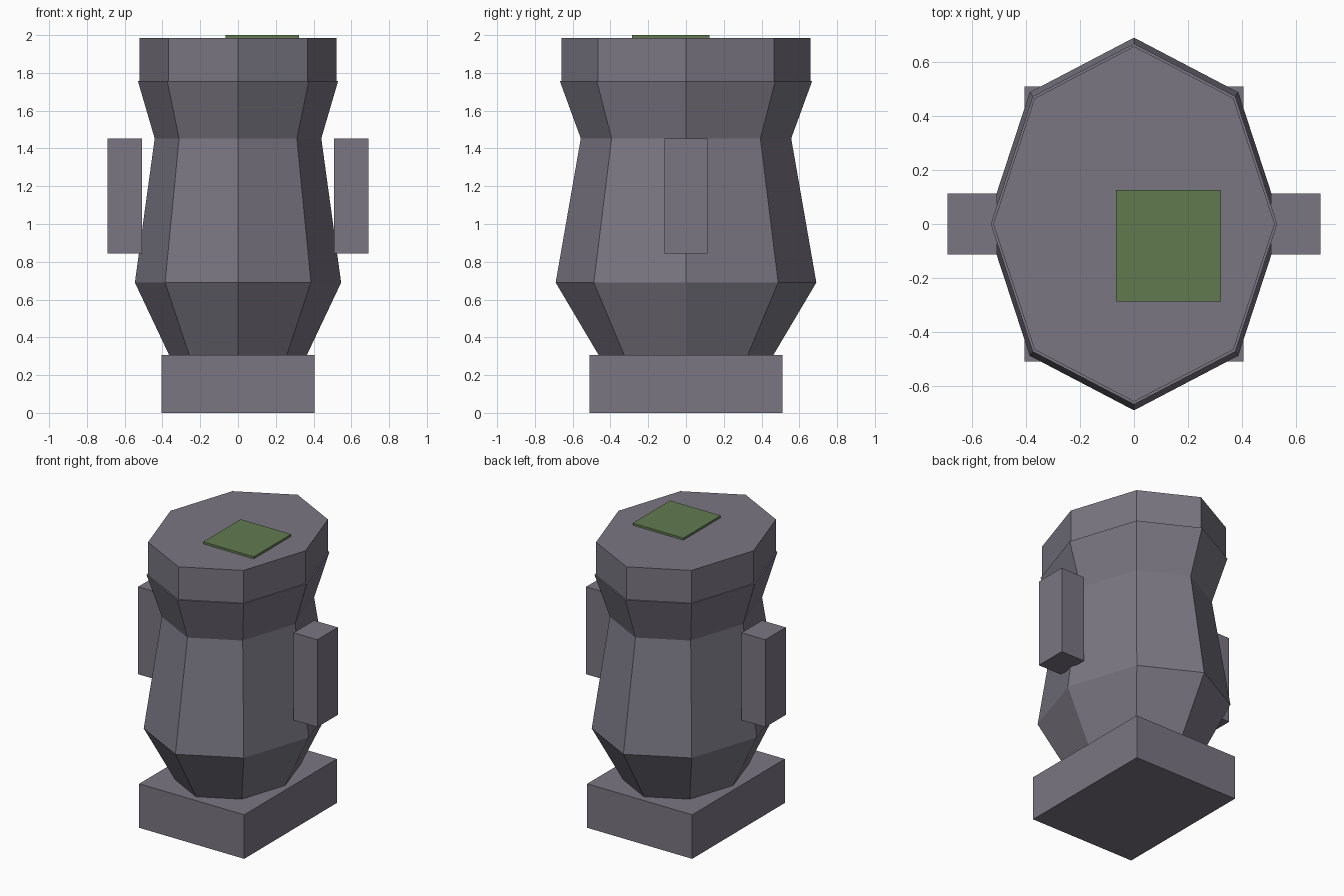
import bpy
import bmesh
from math import cos, sin, tau

cube = bpy.data.objects.get("Cube")
if cube:
    bpy.data.objects.remove(cube, do_unlink=True)


def make_material(name, rgb):
    mat = bpy.data.materials.new(name)
    mat.use_nodes = True
    color = (*rgb, 1.0)
    mat.diffuse_color = color
    mat.node_tree.nodes["Principled BSDF"].inputs["Base Color"].default_value = color
    return mat


def add_object(name, bm, mat):
    bmesh.ops.recalc_face_normals(bm, faces=bm.faces)
    mesh = bpy.data.meshes.new(name)
    bm.to_mesh(mesh)
    bm.free()
    mesh.materials.append(mat)
    obj = bpy.data.objects.new(name, mesh)
    bpy.context.collection.objects.link(obj)
    return obj


def box(name, low, high, mat):
    bm = bmesh.new()
    bmesh.ops.create_cube(bm, size=1)
    for v in bm.verts:
        v.co = [(a + b) / 2 + c * (b - a) for a, b, c in zip(low, high, v.co)]
    return add_object(name, bm, mat)


def oval_stack(name, profile, mat, sides=8):
    """Closed solid through oval rings given as (x radius, y radius, z)."""
    bm = bmesh.new()
    rings = [[bm.verts.new((rx * cos(tau * i / sides), ry * sin(tau * i / sides), z))
              for i in range(sides)] for rx, ry, z in profile]
    for lower, upper in zip(rings, rings[1:]):
        for i in range(sides):
            j = (i + 1) % sides
            bm.faces.new((lower[i], lower[j], upper[j], upper[i]))
    bm.faces.new(rings[0])
    bm.faces.new(rings[-1])
    return add_object(name, bm, mat)


stone = make_material("grey stone", (0.195, 0.182, 0.225))
green = make_material("moss green", (0.12, 0.195, 0.08))

# Square foot
box("base", (-0.405, -0.51, 0), (0.405, 0.51, 0.307), stone)

# Faceted belly, neck and flared shoulder
oval_stack("body", [(0.365, 0.463, 0.307), (0.546, 0.69, 0.69),
                    (0.441, 0.557, 1.453), (0.53, 0.668, 1.757)], stone)

# Straight rim on top
oval_stack("rim", [(0.521, 0.658, 1.757), (0.521, 0.658, 1.985)], stone)

# Blocks on both sides
for name, side in (("left_handle", 1), ("right_handle", -1)):
    x_low, x_high = sorted((side * 0.508, side * 0.691))
    box(name, (x_low, -0.113, 0.843), (x_high, 0.113, 1.453), stone)

# Off-centre patch lying on the rim
box("top_patch", (-0.067, -0.287, 1.98), (0.323, 0.125, 2.0), green)
